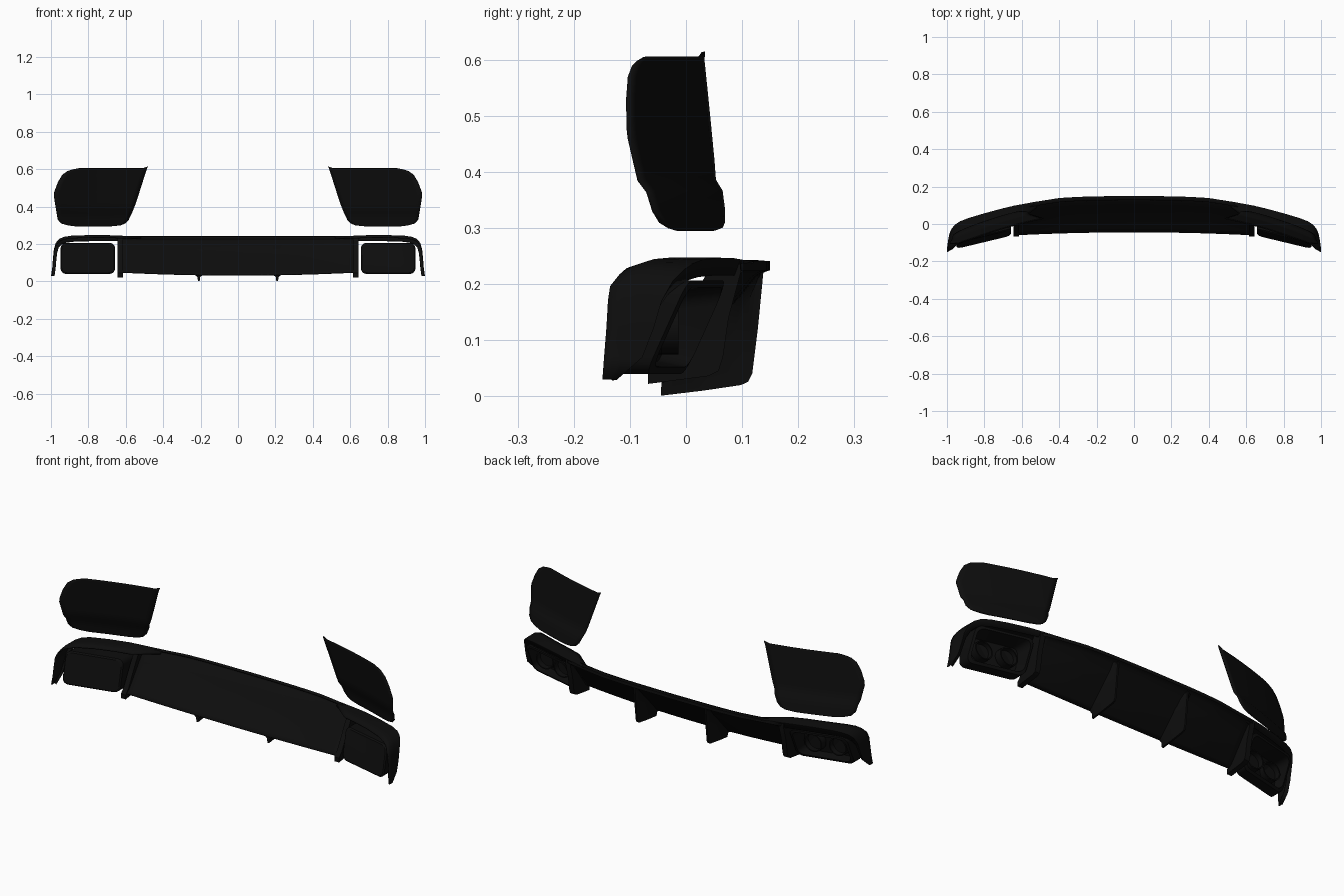
import bpy, bmesh, math

if "Cube" in bpy.data.objects:
    bpy.data.objects.remove(bpy.data.objects["Cube"])

black = bpy.data.materials.new("gloss black")
black.diffuse_color = (0.004, 0.004, 0.004, 1)
black.use_nodes = True
black.node_tree.nodes["Principled BSDF"].inputs["Base Color"].default_value = black.diffuse_color


def lerp(table, t):
    """Piecewise linear lookup in (key, value) pairs with rising keys."""
    if t <= table[0][0]:
        return table[0][1]
    for (a, va), (b, vb) in zip(table, table[1:]):
        if t <= b:
            return va + (vb - va) * (t - a) / (b - a)
    return table[-1][1]


def loft(name, rows, closed=False, caps=False, thick=0, mirror=True):
    """Skin rows of points into a surface, optionally thick and mirrored."""
    bm = bmesh.new()
    grid = [[bm.verts.new(p) for p in r] for r in rows]
    n = len(rows[0])
    for r0, r1 in zip(grid, grid[1:]):
        for i in range(n if closed else n - 1):
            j = (i + 1) % n
            bm.faces.new((r0[i], r0[j], r1[j], r1[i]))
    if caps:
        bm.faces.new(grid[0])
        bm.faces.new(grid[-1])
    bmesh.ops.recalc_face_normals(bm, faces=bm.faces)
    me = bpy.data.meshes.new(name)
    bm.to_mesh(me)
    bm.free()
    me.materials.append(black)
    ob = bpy.data.objects.new(name, me)
    bpy.context.collection.objects.link(ob)
    bpy.context.view_layer.objects.active = ob
    ob.select_set(True)
    bpy.ops.object.shade_smooth_by_angle(angle=math.radians(30))
    ob.select_set(False)
    if thick:
        m = ob.modifiers.new("thickness", "SOLIDIFY")
        m.thickness, m.offset = thick, 0
    if mirror:
        ob.modifiers.new("mirror", "MIRROR")
    return ob


# Upper corner panels: curved plates with a flared lower band
inner = [(.295, .68), (.30, .63), (.31, .605), (.33, .585), (.36, .57), (.42, .546), (.605, .487)]
outer = [(.295, .87), (.30, .91), (.31, .945), (.33, .963), (.40, .975), (.46, .984),
         (.48, .981), (.53, .962), (.57, .938), (.59, .91), (.598, .885), (.605, .85)]
flare = [(.295, .069), (.365, .052), (.385, .038), (.61, 0)]
levels = [.295, .30, .31, .33, .365, .385, .42, .46, .48, .51, .53, .55, .57, .59, .598, .605]
rows = []
for z in levels:
    a, b = lerp(inner, z), lerp(outer, z)
    row = []
    for i in range(17):
        x = a + (b - a) * i / 16
        d = x - .48
        row.append((x, .03 - .2 * d - .22 * d * d + lerp(flare, z), z))
    rows.append(row)
rows[-1][0] = (.482, .031, .614)
loft("corner_panel", rows, thick=.006)

# Central diffuser: slanted plate with a rear lip
back = [(0, .148), (.1, .147), (.2, .146), (.3, .143), (.4, .137), (.5, .121), (.56, .11), (.63, .096)]
rows = []
for i in range(33):
    x = -.63 + 1.26 * i / 32
    yb, yf = lerp(back, abs(x)), -.043 - .04 * x * x
    z0 = .033 + .04 * x * x
    rows.append([(x, yf, z0), (x, yf + .02, z0 + .014), (x, yb - .05, .18),
                 (x, yb - .022, .215), (x, yb - .008, .224), (x, yb, .226),
                 (x, yb, .239), (x, yb - .02, .24)])
loft("diffuser_plate", rows, thick=.005, mirror=False)

# Inner fins: wide at the plate, narrow at the free edge
edge = [(-.045, .001), (.03, .010), (.098, .02), (.111, .026), (.118, .04), (.128, .12), (.138, .222)]
base = [(-.043, .036), (-.02, .05), (.02, .098), (.05, .132), (.07, .155), (.10, .19), (.134, .224)]
rows = []
for (ey, ez), (by, bz) in zip(edge, base):
    my, mz = by + (ey - by) * .35, bz + (ez - bz) * .35
    rows.append([(.186, by, bz), (.202, my, mz), (.205, ey, ez),
                 (.214, ey, ez), (.217, my, mz), (.233, by, bz)])
loft("inner_fin", rows, closed=True, caps=True)

# Outer fins: walls between the diffuser and the exhaust bays
wall = [(-.068, .022), (.04, .036), (.058, .045), (.066, .07), (.076, .14), (.098, .222),
        (.096, .24), (.05, .24), (.02, .19), (-.045, .07), (-.068, .045)]
loft("outer_fin", [[(x, y, z) for y, z in wall] for x in (.616, .644)], closed=True, caps=True)

# Side arches: sweep over the exhaust bays and down to a pointed end
path = [(.52, .239, .09, .118), (.63, .242, .0, .098), (.70, .245, -.02, .082),
        (.80, .245, -.05, .055), (.89, .242, -.085, .028), (.93, .236, -.105, .012),
        (.955, .225, -.118, -.005), (.972, .205, -.135, -.025), (.982, .17, -.139, -.045),
        (.987, .12, -.142, -.06), (.991, .07, -.146, -.08), (.997, .03, -.149, -.125)]
rows = []
for x, z, y0, y1 in path:
    k = min(1, max(0, (x - .52) / .12))
    zin = z - .2 * k * max(0, z - .1)
    xin = x - .015 * k
    rows.append([(x, y0, z - .01 * (z > .2)), (x, y0 + .25 * (y1 - y0), z),
                 (x, (y0 + y1) / 2, z), (x, y1, z), (xin, y1 - .008 * k, zin)])
loft("side_arch", rows, thick=.005)


def rounded(inset, depth, lean):
    """Rounded rectangle section of the exhaust bay, skewed along the bumper."""
    x0, x1, z0, z1, r = .657 + inset, .949 - inset, .04 + inset, .206 - inset, .03
    pts = []
    for cx, cz, a0 in ((x1 - r, z1 - r, 0), (x0 + r, z1 - r, 90), (x0 + r, z0 + r, 180), (x1 - r, z0 + r, 270)):
        for s in range(5):
            a = math.radians(a0 + 22.5 * s)
            x, z = cx + r * math.cos(a), cz + r * math.sin(a)
            pts.append((x, -.062 - .24 * (x - .65) + depth + lean * (z - .04), z))
    return pts


# Exhaust trims: closed in front, hollow tray open towards the back
loft("exhaust_trim", [rounded(.006, 0, .2), rounded(0, .006, .2), rounded(0, .062, .45),
                      rounded(.012, .066, .45), rounded(.022, .02, .2)], closed=True, caps=True)

# Twin tailpipe outlets inside each trim
for side, cx in (("inner", .74), ("outer", .865)):
    rows = []
    for rad, dep in ((1, .012), (1, .05), (.88, .05), (.85, .022)):
        rows.append([(cx + .052 * rad * math.cos(t), -.062 - .24 * (cx - .65) + dep + .02,
                      .122 + .048 * rad * math.sin(t))
                     for t in (math.tau * i / 24 for i in range(24))])
    loft(side + "_tailpipe", rows, closed=True, caps=True)
